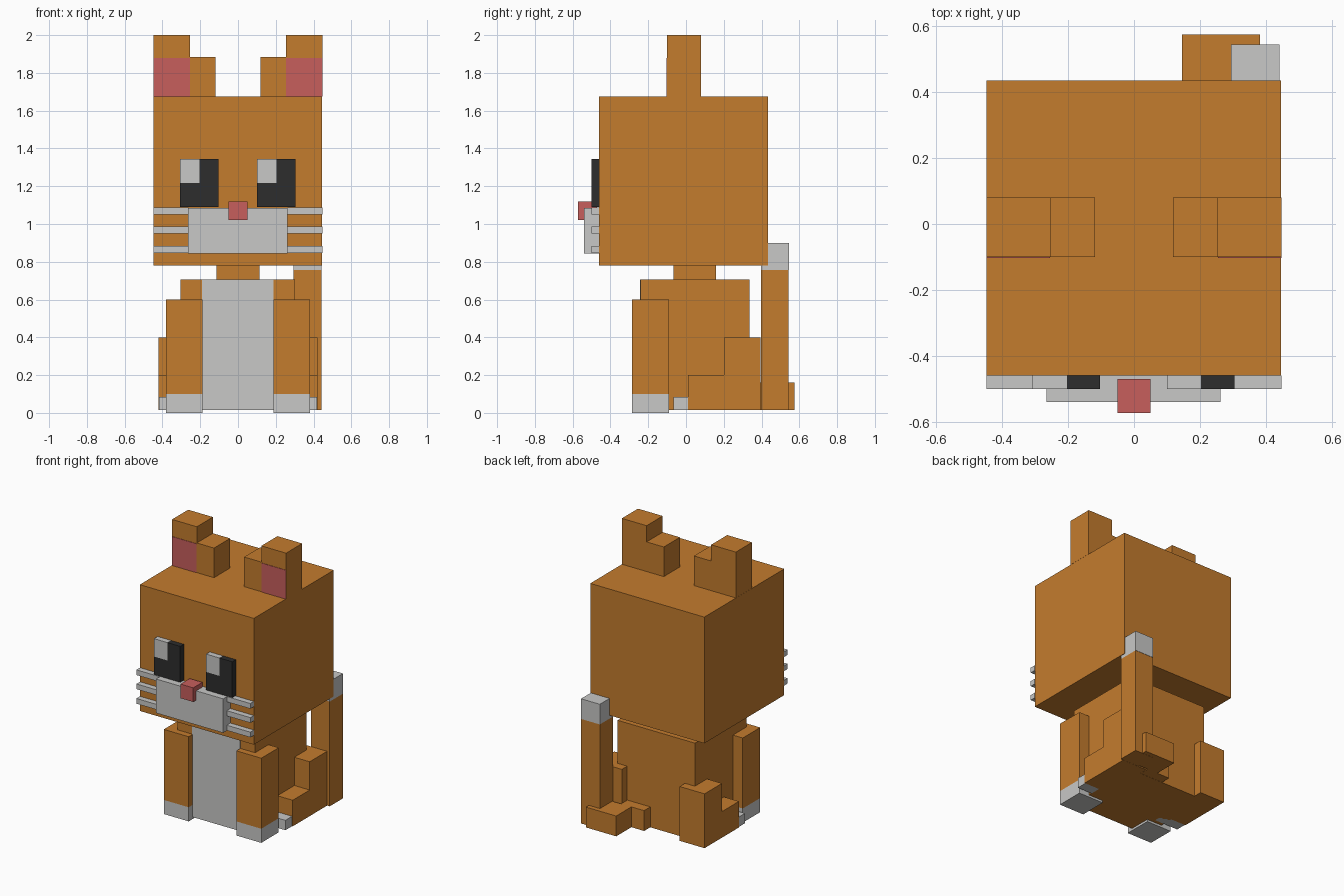
import bpy
import bmesh

if "Cube" in bpy.data.objects:
    bpy.data.objects.remove(bpy.data.objects["Cube"])


def material(name, rgb):
    m = bpy.data.materials.new(name)
    m.diffuse_color = (*rgb, 1)
    m.use_nodes = True
    m.node_tree.nodes["Principled BSDF"].inputs["Base Color"].default_value = m.diffuse_color
    return m


ORANGE = material("orange fur", (0.55, 0.20, 0.027))
WHITE = material("white fur", (0.58, 0.58, 0.57))
PINK = material("pink", (0.57, 0.114, 0.107))
BLACK = material("black", (0.026, 0.026, 0.026))


def box(name, mat, x, y, z):
    """Box from (min, max) ranges on each axis."""
    bm = bmesh.new()
    bmesh.ops.create_cube(bm, size=1)
    for v in bm.verts:
        v.co = [r[0] if c < 0 else r[1] for c, r in zip(v.co, (x, y, z))]
    me = bpy.data.meshes.new(name)
    bm.to_mesh(me)
    bm.free()
    me.materials.append(mat)
    ob = bpy.data.objects.new(name, me)
    bpy.context.collection.objects.link(ob)
    return ob


def pair(name, mat, x, y, z):
    """Box on the right (+x) and its mirror image on the left."""
    box(name + "_right", mat, x, y, z)
    box(name + "_left", mat, (-x[1], -x[0]), y, z)


# Head, neck and body
box("head", ORANGE, (-0.448, 0.446), (-0.46, 0.435), (0.78, 1.675))
box("neck", ORANGE, (-0.115, 0.113), (-0.065, 0.16), (0.70, 0.785))
box("body", ORANGE, (-0.305, 0.302), (-0.24, 0.335), (0.015, 0.705))
box("chest_patch", WHITE, (-0.19, 0.187), (-0.243, -0.239), (0.015, 0.705))

# Stepped ears with pink fronts
EAR_Y = (-0.10, 0.08)
pair("ear_outer", ORANGE, (0.253, 0.447), EAR_Y, (1.675, 2.0))
pair("ear_inner", ORANGE, (0.118, 0.253), EAR_Y, (1.675, 1.885))
pair("ear_pink", PINK, (0.255, 0.447), (-0.103, -0.099), (1.675, 1.88))

# Eyes: black block with a white block in the upper left corner
EYE_Y = (-0.50, -0.46)
for side, x0 in (("left", -0.308), ("right", 0.10)):
    xm, x1 = x0 + 0.104, x0 + 0.205
    box("eye_lower_" + side, BLACK, (x0, x1), EYE_Y, (1.09, 1.218))
    box("eye_upper_" + side, BLACK, (xm, x1), EYE_Y, (1.218, 1.345))
    box("eye_shine_" + side, WHITE, (x0, xm), EYE_Y, (1.218, 1.345))

# Muzzle, nose and whiskers
box("muzzle", WHITE, (-0.265, 0.262), (-0.54, -0.46), (0.845, 1.086))
box("nose", PINK, (-0.05, 0.05), (-0.573, -0.47), (1.02, 1.12))
for i, z in enumerate((0.847, 0.95, 1.05)):
    pair(f"whisker_{i + 1}", WHITE, (0.262, 0.447), EYE_Y, (z, z + 0.037))

# Front legs with white paws
LEG_X, LEG_Y = (0.187, 0.382), (-0.285, -0.09)
pair("front_paw", WHITE, LEG_X, LEG_Y, (0.0, 0.10))
pair("front_leg", ORANGE, LEG_X, LEG_Y, (0.10, 0.60))

# Hind legs
HIND_X = (0.227, 0.422)
pair("thigh", ORANGE, HIND_X, (0.20, 0.395), (0.015, 0.40))
pair("hind_foot", ORANGE, HIND_X, (0.01, 0.20), (0.015, 0.20))
pair("hind_paw", WHITE, (0.232, 0.417), (-0.065, 0.01), (0.015, 0.085))

# Tail: root, sideways base, upright part and white tip
box("tail_root", ORANGE, (0.045, 0.225), (0.33, 0.405), (0.016, 0.16))
box("tail_base", ORANGE, (0.145, 0.382), (0.405, 0.575), (0.016, 0.16))
box("tail", ORANGE, (0.295, 0.442), (0.396, 0.542), (0.015, 0.757))
box("tail_tip", WHITE, (0.295, 0.442), (0.396, 0.544), (0.757, 0.90))
